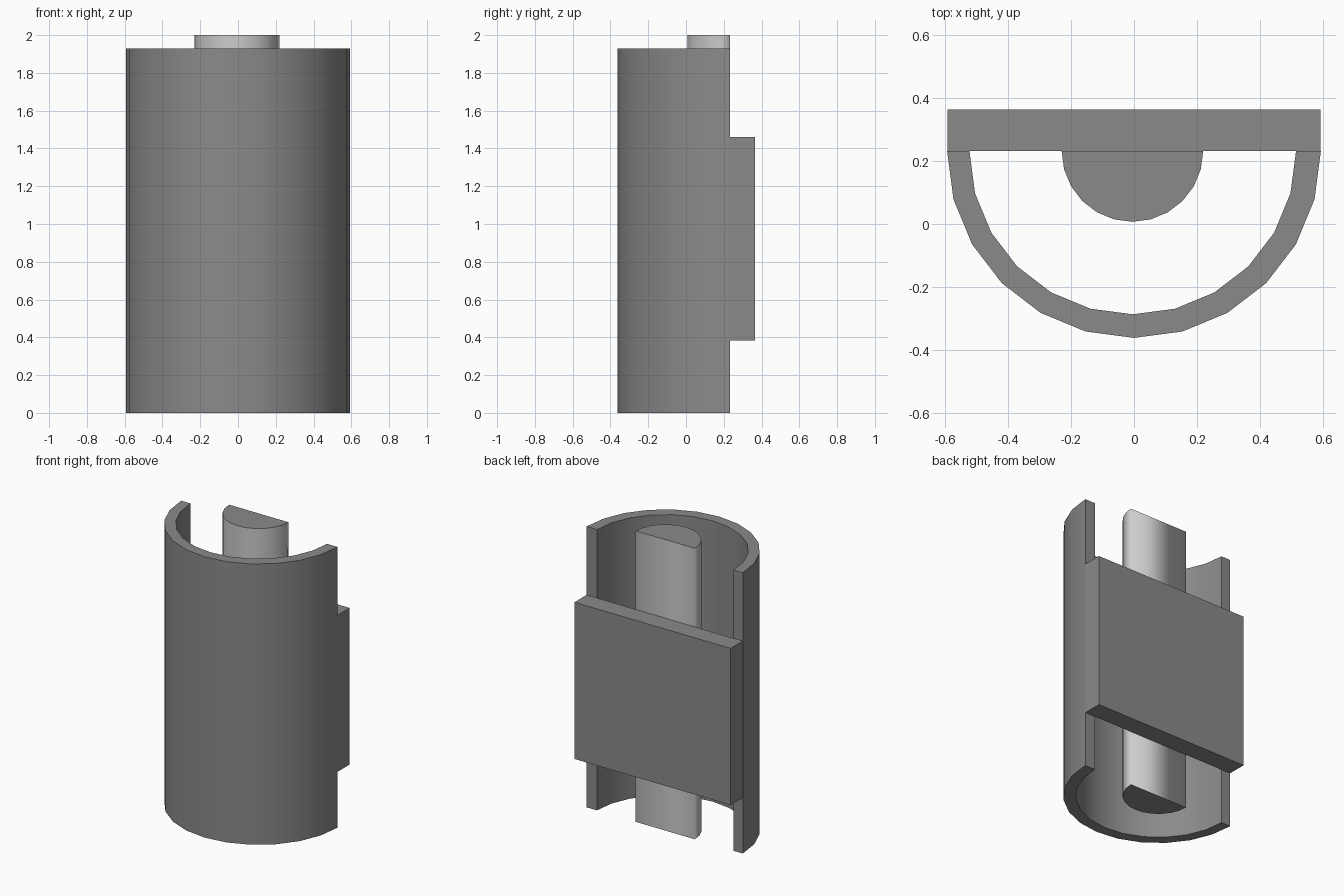
import bpy
import math

if "Cube" in bpy.data.objects:
    bpy.data.objects.remove(bpy.data.objects["Cube"])

BACK_Y = 0.232  # flat cut plane shared by all parts
SEGMENTS = 12


def material(name, grey):
    mat = bpy.data.materials.new(name)
    mat.diffuse_color = (grey, grey, grey, 1)
    mat.use_nodes = True
    mat.node_tree.nodes["Principled BSDF"].inputs["Base Color"].default_value = mat.diffuse_color
    return mat


DARK = material("dark_grey", 0.255)
LIGHT = material("light_grey", 0.8)


def half_arc(cx, radius):
    """Half circle bulging to the front, from -x to +x."""
    return [(cx - radius * math.cos(math.pi * i / SEGMENTS),
             BACK_Y - radius * math.sin(math.pi * i / SEGMENTS))
            for i in range(SEGMENTS + 1)]


def build(name, verts, faces):
    mesh = bpy.data.meshes.new(name)
    mesh.from_pydata(verts, [], faces)
    mesh.materials.append(DARK)
    obj = bpy.data.objects.new(name, mesh)
    bpy.context.collection.objects.link(obj)
    bpy.ops.object.select_all(action='DESELECT')
    obj.select_set(True)
    bpy.context.view_layer.objects.active = obj
    bpy.ops.object.shade_smooth_by_angle(angle=math.radians(30))
    return obj


def prism(name, outline, z0, z1):
    """Extrude a counter-clockwise outline from z0 to z1."""
    n = len(outline)
    verts = [(x, y, z) for z in (z0, z1) for x, y in outline]
    faces = [(i, (i + 1) % n, n + (i + 1) % n, n + i) for i in range(n)]
    faces += [tuple(reversed(range(n))), tuple(range(n, 2 * n))]
    return build(name, verts, faces)


def half_tube(name, outer, inner, z0, z1):
    """Extrude the band between two arcs, with quad rims and end strips."""
    n = len(outer)
    verts = [(x, y, z) for arc, z in ((outer, z0), (outer, z1), (inner, z1), (inner, z0))
             for x, y in arc]
    faces = []
    for a in range(4):
        b = (a + 1) % 4
        faces += [(a * n + i, a * n + i + 1, b * n + i + 1, b * n + i)
                  for i in range(n - 1)]
    faces += [(0, n, 2 * n, 3 * n),
              (4 * n - 1, 3 * n - 1, 2 * n - 1, n - 1)]
    return build(name, verts, faces)


# Curved outer shell
half_tube("outer_shell", half_arc(0, 0.594), half_arc(-0.004, 0.519), 0, 1.93)

# Half-round centre rod: light sides, dark ends, soft shading around the sides
rod = prism("centre_rod", half_arc(-0.005, 0.225), 0, 2.0)
rod.data.materials.append(LIGHT)
for face in rod.data.polygons:
    if abs(face.normal.z) < 0.5:
        face.material_index = 1
for edge in rod.data.edges:
    z0, z1 = (rod.data.vertices[v].co.z for v in edge.vertices)
    edge.use_edge_sharp = z0 == z1

# Flat plate across the open back
prism("back_plate", [(-0.593, BACK_Y), (0.593, BACK_Y), (0.593, 0.364), (-0.593, 0.364)],
      0.383, 1.46)
